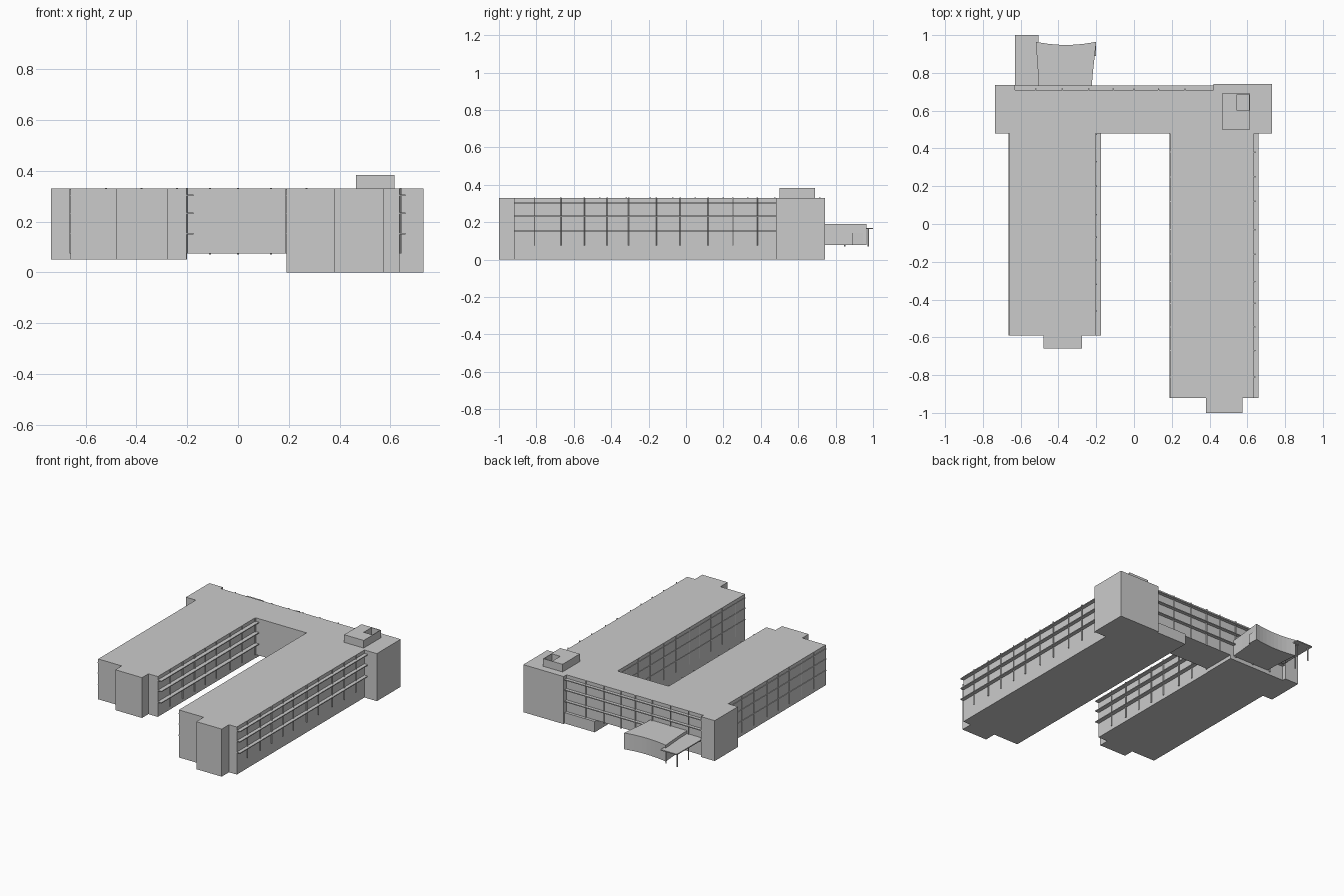
import bpy, bmesh, math

ROOF = 0.33
FLOORS = (0.153, 0.232, 0.303)


def prism(name, pts, z0, z1):
    """Extrude a plan outline from z0 to z1."""
    bm = bmesh.new()
    face = bm.faces.new([bm.verts.new((x, y, z0)) for x, y in pts])
    ext = bmesh.ops.extrude_face_region(bm, geom=[face])
    for v in ext["geom"]:
        if isinstance(v, bmesh.types.BMVert):
            v.co.z = z1
    bmesh.ops.recalc_face_normals(bm, faces=bm.faces)
    me = bpy.data.meshes.new(name)
    bm.to_mesh(me)
    bm.free()
    ob = bpy.data.objects.new(name, me)
    bpy.context.collection.objects.link(ob)
    return ob


def box(name, x0, x1, y0, y1, z0, z1):
    return prism(name, [(x0, y0), (x1, y0), (x1, y1), (x0, y1)], z0, z1)


def post(name, x, y, z0, z1, r=0.004):
    ring = [(x + r * math.cos(a * math.pi / 4), y + r * math.sin(a * math.pi / 4)) for a in range(8)]
    return prism(name, ring, z0, z1)


# Left wing with its front stub and rear end block
prism("left_wing", [
    (-0.735, 0.48), (-0.66, 0.48), (-0.66, -0.59), (-0.48, -0.59), (-0.48, -0.66),
    (-0.275, -0.66), (-0.275, -0.59), (-0.203, -0.59), (-0.203, 0.48), (-0.2, 0.48),
    (-0.2, 0.71), (-0.63, 0.71), (-0.63, 0.735), (-0.735, 0.735)], 0.05, ROOF)

# Right wing, standing on the ground
prism("right_wing", [
    (0.19, -0.92), (0.38, -0.92), (0.38, -1.0), (0.575, -1.0), (0.575, -0.92),
    (0.635, -0.92), (0.635, 0.48), (0.73, 0.48), (0.73, 0.742), (0.42, 0.742),
    (0.42, 0.71), (0.19, 0.71)], 0.0, ROOF)

# Raised connecting bar
box("connecting_bar", -0.2, 0.19, 0.48, 0.71, 0.075, ROOF)
box("rear_ground_floor", 0.19, 0.42, 0.705, 0.73, 0.0, 0.075)

# Balcony slabs on the outer right, inner left and rear sides
for i, z in enumerate(FLOORS):
    a, b = z - 0.003, z + 0.003
    box(f"right_balcony_{i}", 0.63, 0.66, -0.92, 0.48, a, b)
    box(f"left_balcony_{i}", -0.21, -0.175, -0.59, 0.48, a, b)
    box(f"rear_balcony_{i}", -0.63, 0.42, 0.705, 0.732, a, b)
    # Shallow ledges on the plain west walls
    box(f"left_ledge_{i}", -0.664, -0.655, -0.59, 0.48, a, b)
    box(f"right_inner_ledge_{i}", 0.187, 0.195, -0.92, 0.48, a, b)

# Posts along the facades
RIGHT_Y = (-0.81, -0.67, -0.545, -0.42, -0.305, -0.16, -0.03, 0.12, 0.25, 0.38)
LEFT_Y = (-0.46, -0.32, -0.19, -0.07, 0.05, 0.2, 0.33, 0.474)
for i, y in enumerate(RIGHT_Y):
    post(f"right_post_{i}", 0.64, y, 0.075, ROOF + 0.002)
    post(f"right_inner_post_{i}", 0.19, y, 0.075, ROOF - 0.002, 0.003)
for i, y in enumerate(LEFT_Y):
    post(f"left_post_{i}", -0.2, y, 0.075, ROOF + 0.002)
    post(f"left_outer_post_{i}", -0.66, y, 0.075, ROOF - 0.002, 0.003)
for i, x in enumerate((-0.52, -0.38, -0.24, -0.11, 0.0, 0.13, 0.27)):
    post(f"rear_post_{i}", x, 0.714, 0.07, ROOF + 0.002)

# Roof plant room with an open corner pit behind thin walls
prism("plant_room", [(0.465, 0.5), (0.615, 0.5), (0.615, 0.6), (0.545, 0.6),
                     (0.545, 0.69), (0.465, 0.69)], ROOF, 0.383)
prism("plant_pit_wall", [(0.615, 0.6), (0.615, 0.69), (0.545, 0.69), (0.545, 0.685),
                         (0.61, 0.685), (0.61, 0.6)], ROOF, 0.383)

# Rear hall with a gently concave back wall and flaring sides
back = [(-0.2 - 0.32 * t / 10, 0.948 + 0.017 * (t / 5 - 1) ** 2) for t in range(11)]
prism("rear_hall", [(-0.505, 0.71), (-0.225, 0.71), (-0.218, 0.8)] + back + [(-0.508, 0.8)],
      0.077, 0.19)
box("hall_side_door", -0.215, -0.2, 0.89, 0.945, 0.077, 0.143)

# Entrance canopy on posts
box("entrance_canopy", -0.63, -0.505, 0.71, 1.0, 0.163, 0.17)
for i, x in enumerate((-0.615, -0.53)):
    for j, y in enumerate((0.85, 0.975)):
        post(f"canopy_post_{i}_{j}", x, y, 0.07, 0.165)
